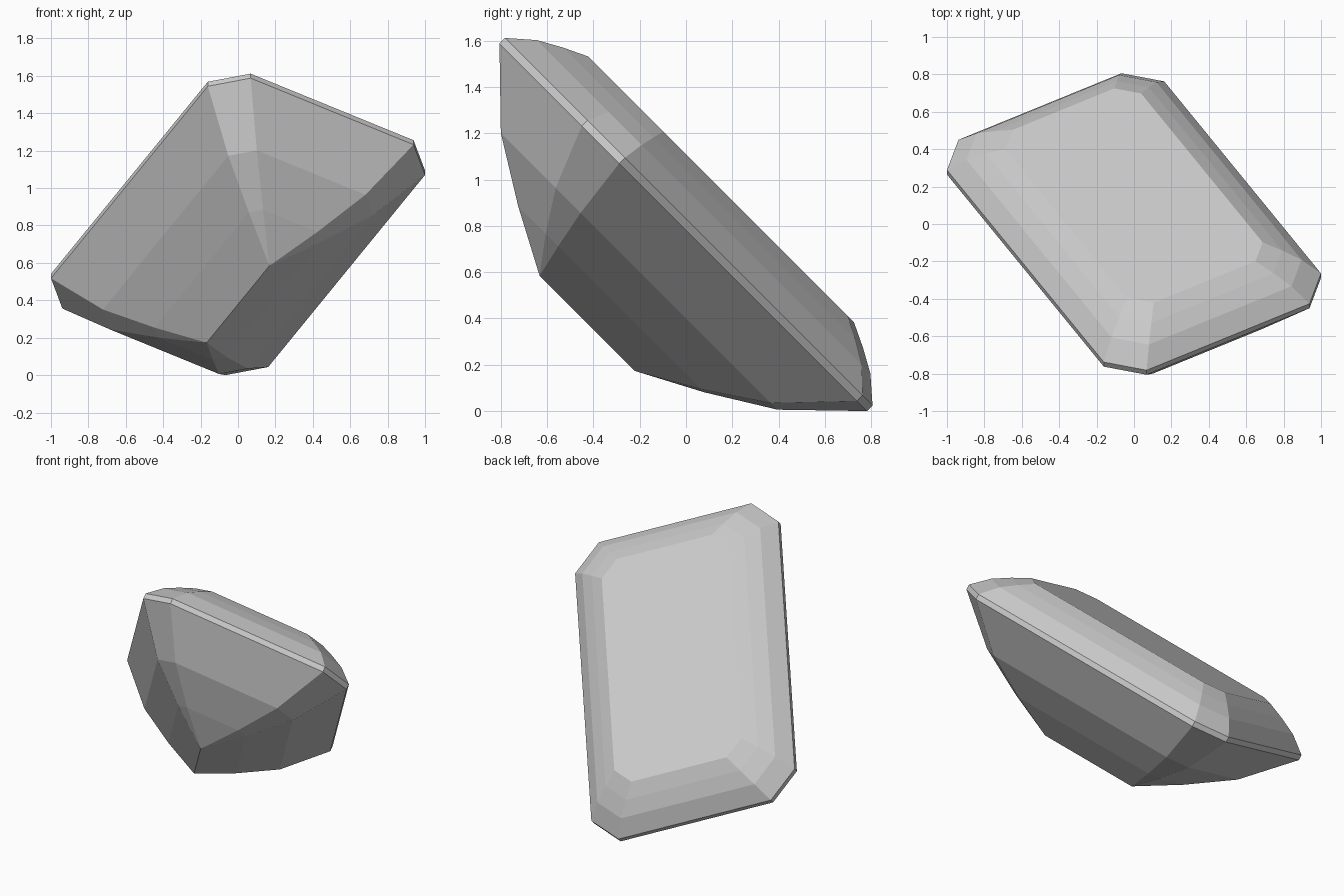
import bpy, bmesh
from math import radians
from mathutils import Matrix, Vector

if "Cube" in bpy.data.objects:
    bpy.data.objects.remove(bpy.data.objects["Cube"])

W, L = 0.6706, 1.006      # half width and half length of the girdle
T = 0.017                 # half girdle thickness
CROWN, PAVILION = 0.198, 0.587
POWER = 0.71              # step-cut profile curve


def outline(inset, n):
    """Corner-cut rectangle, inset from the girdle, at height n."""
    w, l = max(W - inset, 0.0), L - inset
    c = w / 4
    quarter = [(w, l - c), (w - c, l)]
    pts = quarter + [(-x, y) for x, y in reversed(quarter)]
    pts += [(-x, -y) for x, y in pts]
    return [Vector((x, y, n)) for x, y in pts]


# step profile from table down to keel: (inset, height)
steps = [i / 3 for i in range(4)]
profile = [(0.375 * W * s, T + CROWN * s ** POWER) for s in reversed(steps)]
profile += [(W * s, -T - PAVILION * s ** POWER) for s in steps]

bm = bmesh.new()
rings = [[bm.verts.new(p) for p in outline(*st)] for st in profile]

# table and facet bands
bm.faces.new(rings[0])
for upper, lower in zip(rings, rings[1:]):
    for i in range(8):
        j = (i + 1) % 8
        bm.faces.new((upper[i], lower[i], lower[j], upper[j]))

# the last ring collapses into the keel edge
bmesh.ops.remove_doubles(bm, verts=bm.verts, dist=1e-4)
bmesh.ops.recalc_face_normals(bm, faces=bm.faces)

# tilt the stone and rest it on the ground
bm.transform(Matrix.Rotation(radians(-45), 4, 'X') @ Matrix.Rotation(radians(30), 4, 'Z'))
low = min(v.co.z for v in bm.verts)
bmesh.ops.translate(bm, verts=bm.verts, vec=(0, 0, -low))

mesh = bpy.data.meshes.new("step_cut_gem")
bm.to_mesh(mesh)
bm.free()
gem = bpy.data.objects.new("step_cut_gem", mesh)
bpy.context.collection.objects.link(gem)
